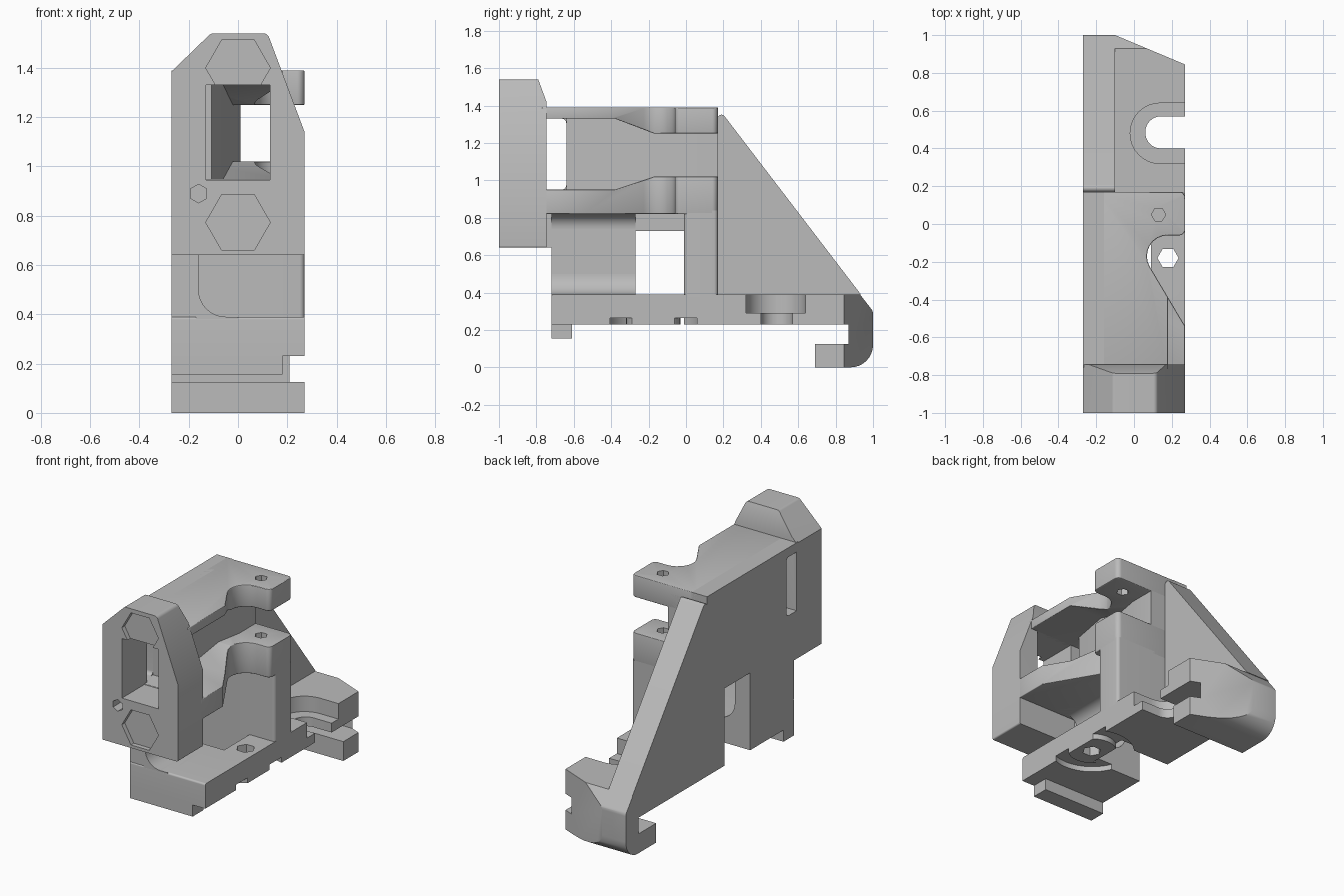
import bpy, bmesh, math
from mathutils import Vector

old = bpy.data.objects.get("Cube")
if old:
    bpy.data.objects.remove(old, do_unlink=True)

GREY = (0.5, 0.5, 0.5, 1)
mat = bpy.data.materials.new("plain grey")
mat.use_nodes = True
mat.diffuse_color = GREY
mat.node_tree.nodes["Principled BSDF"].inputs["Base Color"].default_value = GREY


def rounded(points, steps=8):
    """Replace every corner given as (u, v, radius) by a tangent arc."""
    out = []
    for i, p in enumerate(points):
        c = Vector(p[:2])
        if len(p) < 3:
            out.append(c)
            continue
        a = (Vector(points[i - 1][:2]) - c).normalized()
        b = (Vector(points[(i + 1) % len(points)][:2]) - c).normalized()
        half = a.angle(b) / 2
        centre = c + (a + b).normalized() * p[2] / math.sin(half)
        start = c + a * p[2] / math.tan(half) - centre
        turn = start.angle_signed(c + b * p[2] / math.tan(half) - centre)
        for k in range(steps + 1):
            t = -turn * k / steps
            out.append(centre + Vector((start.x * math.cos(t) - start.y * math.sin(t),
                                        start.x * math.sin(t) + start.y * math.cos(t))))
    return out


def prism(name, axis, lo, hi, points):
    """Extrude a profile along an axis: x uses (y, z), y uses (x, z), z uses (x, y)."""
    place = {"x": lambda u, v, w: (w, u, v),
             "y": lambda u, v, w: (u, w, v),
             "z": lambda u, v, w: (u, v, w)}[axis]
    bm = bmesh.new()
    pts = rounded(points)
    low = [bm.verts.new(place(p.x, p.y, lo)) for p in pts]
    high = [bm.verts.new(place(p.x, p.y, hi)) for p in pts]
    bm.faces.new(low)
    bm.faces.new(high)
    for i in range(len(pts)):
        bm.faces.new((low[i - 1], low[i], high[i], high[i - 1]))
    bmesh.ops.recalc_face_normals(bm, faces=bm.faces)
    mesh = bpy.data.meshes.new(name)
    bm.to_mesh(mesh)
    bm.free()
    mesh.materials.append(mat)
    ob = bpy.data.objects.new(name, mesh)
    bpy.context.collection.objects.link(ob)
    return ob


def box(name, x, y, z):
    return prism(name, "z", *z, [(x[0], y[0]), (x[1], y[0]), (x[1], y[1]), (x[0], y[1])])


def polygon(u, v, r, sides, turn=0.0):
    return [(u + r * math.cos(turn + math.tau * i / sides),
             v + r * math.sin(turn + math.tau * i / sides)) for i in range(sides)]


def bake(ob):
    graph = bpy.context.evaluated_depsgraph_get()
    mesh = bpy.data.meshes.new_from_object(ob.evaluated_get(graph))
    ob.modifiers.clear()
    ob.data = mesh


def cut(ob, *cutters):
    for c in cutters:
        mod = ob.modifiers.new("cut", "BOOLEAN")
        mod.operation, mod.solver, mod.object = "DIFFERENCE", "EXACT", c
        bake(ob)
        bpy.data.objects.remove(c, do_unlink=True)
    return ob


def soften(ob, width):
    mod = ob.modifiers.new("soften", "BEVEL")
    mod.width, mod.segments, mod.limit_method = width, 3, "ANGLE"
    mod.angle_limit = math.radians(35)
    bake(ob)


def notch():
    return box("notch_cutter", (-0.4, 0.09), (-0.27, -0.01), (0.1, 0.73))


# Side wall with the tall slot and the lower notch
wall = prism("side_wall", "x", -0.27, -0.16,
             [(-0.72, 0.39), (-0.72, 0.64), (-0.76, 0.64), (-0.76, 1.39), (0.17, 1.39), (0.17, 0.39)])
slot = prism("slot_cutter", "x", -0.4, 0,
             [(-0.77, 0.95), (-0.64, 0.95, 0.025), (-0.64, 1.33, 0.025), (-0.77, 1.33)])
cut(wall, slot, notch())

# Sloping rear gusset
prism("rear_gusset", "x", -0.27, -0.10, [(0.17, 0.39), (0.17, 1.39, 0.02), (0.935, 0.39)])

# Slanted wall between the two shelves
prism("bay_wall", "z", 0.94, 1.34,
      [(-0.16, -0.64), (-0.107, -0.64), (0.01, 0.0), (0.01, 0.17), (-0.16, 0.17)])

# Concave lining of the space between floor and lower shelf
prism("inner_lining", "y", -0.72, -0.27,
      [(-0.17, 0.38), (0, 0.38), (0, 0.39), (-0.16, 0.39, 0.11), (-0.16, 0.82, 0.08),
       (0, 0.82), (0, 0.83), (-0.17, 0.83)])

# Front head with window, hexagonal pockets and sloped rear top
head = prism("front_head", "y", -1, -0.745,
             [(-0.27, 0.64), (0.27, 0.64, 0.01), (0.27, 1.14), (0.12, 1.54, 0.025),
              (-0.11, 1.54, 0.025), (-0.27, 1.385)])
cut(head,
    prism("slope_cutter", "x", -0.5, 0.5,
          [(-0.735, 1.39), (-0.5, 1.39), (-0.5, 1.7), (-0.849, 1.7)]),
    prism("window_cutter", "y", -1.1, -0.7, [(-0.13, 0.945), (0.13, 0.945), (0.13, 1.33), (-0.13, 1.33)]),
    prism("upper_pocket", "y", -1.1, -0.97, polygon(0, 1.4, 0.131, 6)),
    prism("lower_pocket", "y", -1.1, -0.97, polygon(0, 0.773, 0.131, 6)),
    prism("small_pocket", "y", -1.1, -0.9, polygon(-0.16, 0.89, 0.038, 6, math.pi / 6)))


# Upper and lower shelves: scooped outline, thicker clamping end
def shelf(name, z, front, relief, hole):
    slant = 0.27 - (front[1] + 0.54) * 0.594
    ob = prism(name, "z", *z,
               [(-0.2, -0.77), (front[0], -0.77), (slant, front[1]), (-0.015, -0.06, 0.11),
                (0.27, -0.06, 0.03), (0.27, 0.17, 0.03), (-0.2, 0.17)])
    cut(ob, prism("relief_cutter", "x", -0.5, 0.5, relief))
    soften(ob, 0.014)
    return cut(ob, prism("hole_cutter", "z", *hole, polygon(0.13, 0.05, 0.038, 6)))


shelf("upper_shelf", (1.25, 1.39), (0.18, -0.388),
      [(-0.9, 1.1), (-0.17, 1.1), (-0.17, 1.25), (-0.38, 1.33), (-0.9, 1.33)], (1.1, 1.5))
shelf("lower_shelf", (0.82, 1.02), (0.27, -0.54),
      [(-0.9, 1.2), (-0.17, 1.2), (-0.17, 1.02), (-0.38, 0.95), (-0.9, 0.95)], (0.88, 1.2))

# Column under the lower shelf
prism("column", "z", 0.38, 0.84,
      [(-0.16, -0.01), (0.27, -0.01, 0.02), (0.27, 0.17, 0.02), (-0.16, 0.17)])

# Floor with the rear hook
base = prism("floor_and_hook", "x", -0.27, 0.27,
             [(-0.72, 0.23), (-0.72, 0.39, 0.012), (0.93, 0.39), (1, 0.3, 0.04), (1, 0, 0.12),
              (0.69, 0), (0.69, 0.125), (0.87, 0.125), (0.87, 0.23)])
groove = cut(prism("groove_cutter", "z", 0.1, 0.265, polygon(0.18, -0.175, 0.25, 40)),
             prism("groove_core", "z", 0, 0.4, polygon(0.18, -0.175, 0.145, 40)))
cut(base, notch(), groove,
    prism("corner_cutter", "z", -0.1, 0.6, [(-0.2, 1.042), (0.4, 0.79), (0.4, 1.2), (-0.2, 1.2)]),
    prism("wide_slot", "z", 0.29, 0.5,
          [(-0.02, 0.32, 0.158), (0.4, 0.32), (0.4, 0.64), (-0.02, 0.64, 0.158)]),
    prism("narrow_slot", "z", 0.13, 0.5,
          [(0.06, 0.4, 0.083), (0.4, 0.4), (0.4, 0.57), (0.06, 0.57, 0.083)]),
    prism("floor_hole", "z", 0.1, 0.5, polygon(0.18, -0.18, 0.056, 6)))

# Locating lip under the front of the floor
box("front_lip", (-0.27, 0.18), (-0.72, -0.61), (0.155, 0.235))

# Smooth shading with sharp edges kept
for ob in bpy.context.collection.objects:
    if ob.type == "MESH" and ob.data.materials and ob.data.materials[0] == mat:
        bpy.ops.object.select_all(action="DESELECT")
        ob.select_set(True)
        bpy.context.view_layer.objects.active = ob
        bpy.ops.object.shade_smooth_by_angle(angle=math.radians(30))
